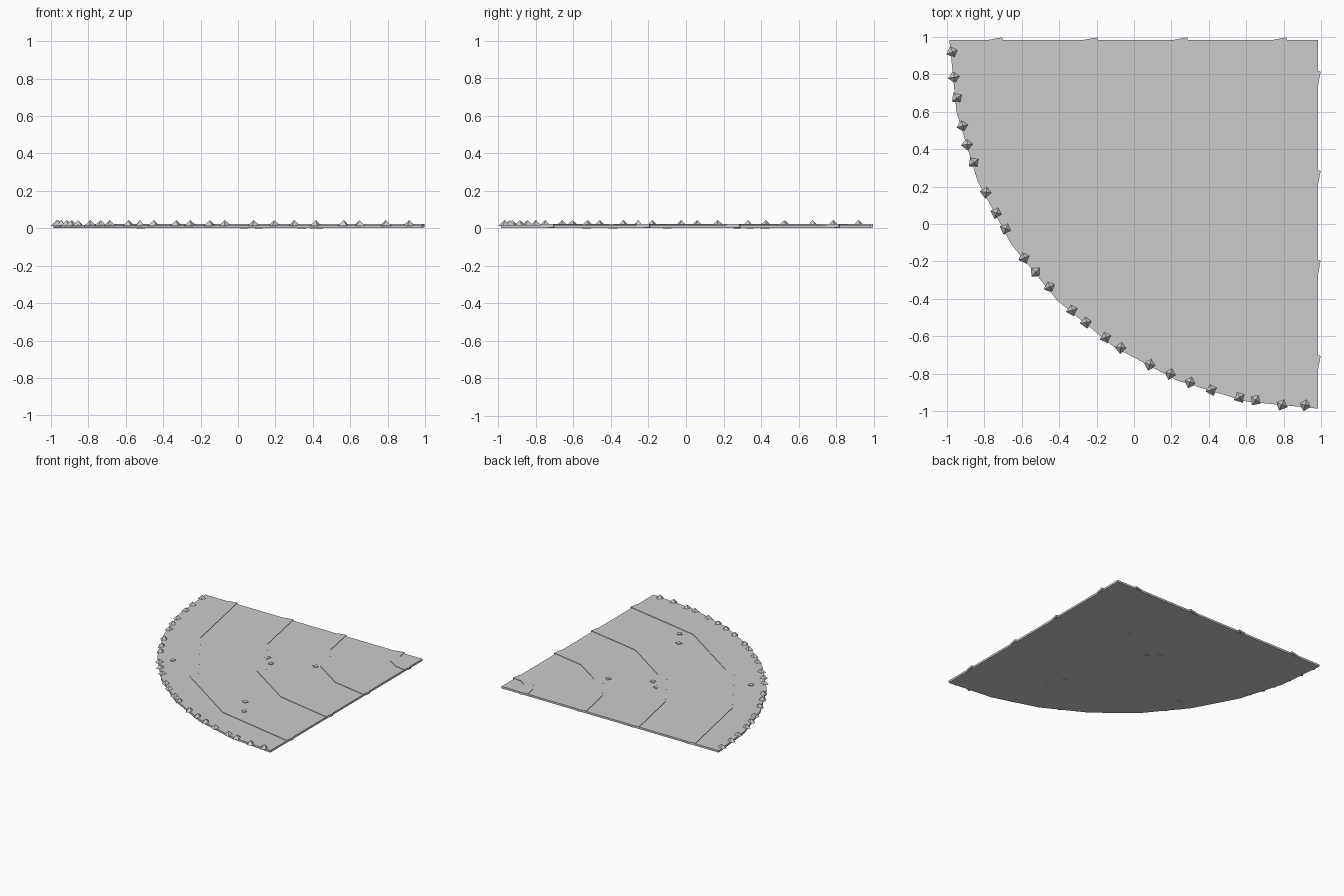
import bpy, bmesh, math, random
from mathutils import Matrix, Vector

if "Cube" in bpy.data.objects:
    bpy.data.objects.remove(bpy.data.objects["Cube"])

random.seed(4)
CX, CY, R = 0.985, 0.985, 1.972      # corner of the quarter disc and its radius


def finish(name, bm):
    bmesh.ops.recalc_face_normals(bm, faces=bm.faces)
    me = bpy.data.meshes.new(name)
    bm.to_mesh(me)
    bm.free()
    ob = bpy.data.objects.new(name, me)
    bpy.context.collection.objects.link(ob)
    return ob


def polar(r, a):
    return (CX - r * math.sin(a), CY - r * math.cos(a))


def prism(bm, outline, z0, z1):
    lo = [bm.verts.new((x, y, z0)) for x, y in outline]
    hi = [bm.verts.new((x, y, z1)) for x, y in outline]
    n = len(outline)
    bm.faces.new(lo[::-1])
    bm.faces.new(hi)
    for i in range(n):
        j = (i + 1) % n
        bm.faces.new((lo[i], lo[j], hi[j], hi[i]))


# quarter-disc slab
bm = bmesh.new()
prism(bm, [(CX, CY)] + [polar(R, math.radians(11.25 * i)) for i in range(9)], 0.002, 0.018)
finish("quarter_slab", bm)

# low concentric ridges, inner corners poking slightly past the straight edges
for k, r in enumerate((0.205, 0.735, 1.215, 1.725)):
    bm = bmesh.new()
    angles = [math.radians(22.5 * i) for i in range(5)]
    outer = [polar(r + 0.035, a) for a in angles]
    inner = [polar(r - 0.035, a) for a in angles]
    inner[0] = (inner[0][0] + 0.013, inner[0][1])
    inner[-1] = (inner[-1][0], inner[-1][1] + 0.013)
    for i in range(4):
        prism(bm, [outer[i], outer[i + 1], inner[i + 1], inner[i]], 0.005, 0.022)
    bmesh.ops.remove_doubles(bm, verts=bm.verts, dist=1e-5)
    shared = [f for f in bm.faces if all(len(e.link_faces) > 2 for e in f.edges)]
    bmesh.ops.delete(bm, geom=shared, context='FACES_ONLY')
    finish(f"ridge_{k + 1}", bm)

# pyramid studs along the curved rim
STUDS = [(-0.97, 0.92), (-0.96, 0.785), (-0.945, 0.675), (-0.915, 0.525), (-0.89, 0.425),
         (-0.855, 0.33), (-0.79, 0.17), (-0.735, 0.06), (-0.685, -0.025), (-0.585, -0.18),
         (-0.525, -0.255), (-0.45, -0.335), (-0.33, -0.46), (-0.255, -0.525), (-0.15, -0.605),
         (-0.07, -0.66), (0.085, -0.75), (0.195, -0.8), (0.3, -0.845), (0.415, -0.885),
         (0.565, -0.925), (0.65, -0.94), (0.79, -0.965), (0.915, -0.967)]
bm = bmesh.new()
for x, y in STUDS:
    m = Matrix.Translation((x, y, 0.028)) @ Matrix.Rotation(random.uniform(0, 1.57), 4, 'Z')
    bmesh.ops.create_cone(bm, cap_ends=True, segments=4, radius1=0.035, radius2=0,
                          depth=0.032, matrix=m)
finish("rim_studs", bm)

# small flat chips set through the slab
bm = bmesh.new()
for x, y in [(0.03, 0.34), (0.11, 0.27), (0.41, 0.42), (0.34, -0.39), (0.43, -0.53), (-0.52, -0.1)]:
    m = (Matrix.Translation((x, y, 0.0115)) @ Matrix.Rotation(random.uniform(0, 1.57), 4, 'Z')
         @ Matrix.Diagonal((0.035, 0.035, 0.023, 1)))
    bmesh.ops.create_cube(bm, size=1, matrix=m)
finish("chips", bm)
